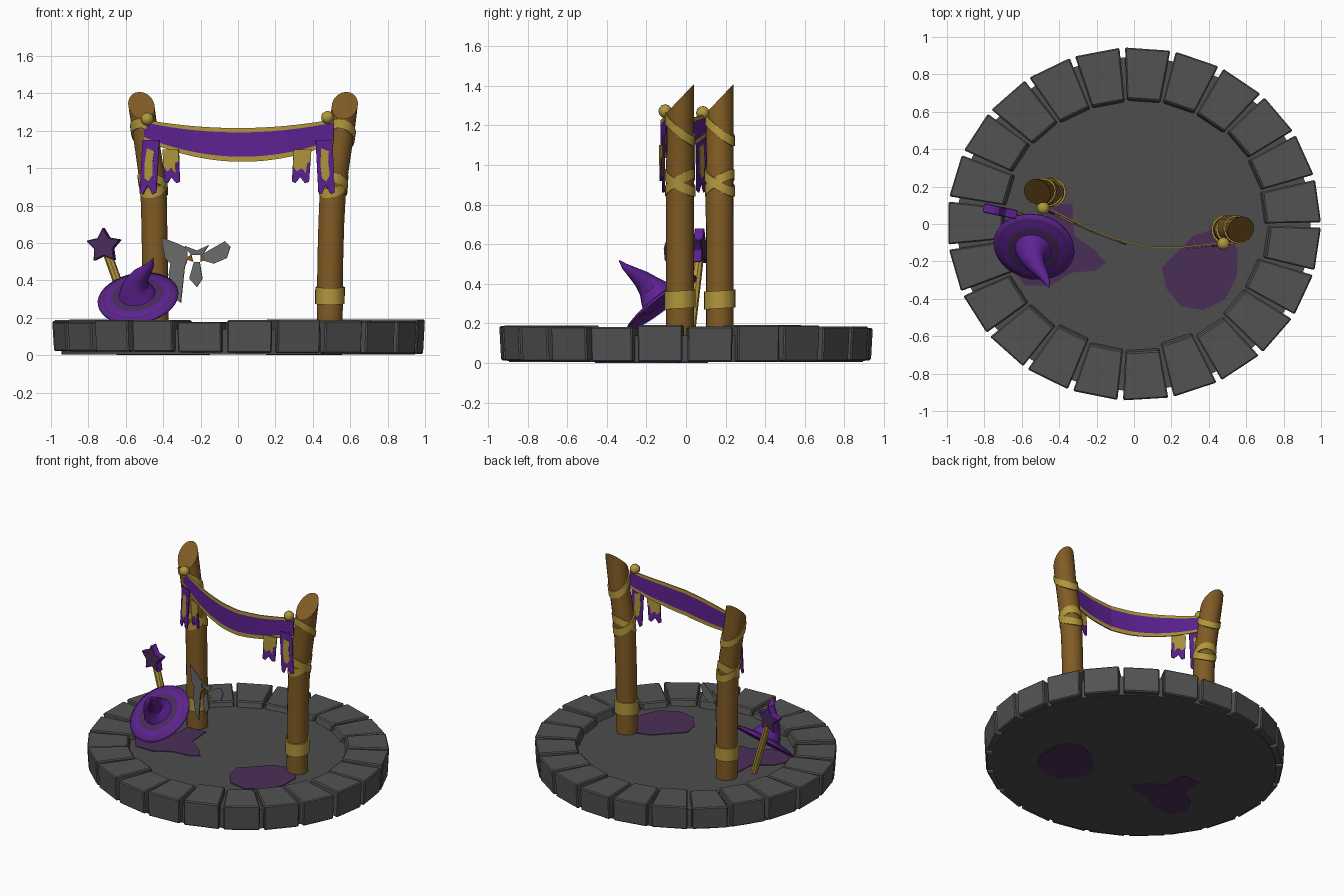
import bpy, bmesh, math, random
from mathutils import Vector, Matrix

if "Cube" in bpy.data.objects:
    bpy.data.objects.remove(bpy.data.objects["Cube"])
random.seed(4)


def material(name, rgb):
    m = bpy.data.materials.new(name)
    m.diffuse_color = (*rgb, 1)
    m.use_nodes = True
    m.node_tree.nodes["Principled BSDF"].inputs["Base Color"].default_value = m.diffuse_color
    return m


STONE = material("stone grey", (0.085, 0.085, 0.085))
FLOOR = material("floor grey", (0.074, 0.074, 0.074))
WOOD = material("wood brown", (0.22, 0.105, 0.018))
GOLD = material("old gold", (0.44, 0.31, 0.045))
PURPLE = material("cloth purple", (0.11, 0.016, 0.29))
DARK = material("dark plum", (0.065, 0.025, 0.1))
STAIN = material("stain plum", (0.068, 0.028, 0.095))
SILVER = material("ribbon grey", (0.15, 0.15, 0.15))


def finish(name, bm, mats, smooth=False, solid=0, bevel=0):
    bmesh.ops.recalc_face_normals(bm, faces=bm.faces)
    me = bpy.data.meshes.new(name)
    bm.to_mesh(me)
    bm.free()
    ob = bpy.data.objects.new(name, me)
    bpy.context.collection.objects.link(ob)
    for m in mats:
        me.materials.append(m)
    if solid:
        mod = ob.modifiers.new("thickness", 'SOLIDIFY')
        mod.thickness, mod.offset = solid, 0
    if bevel:
        mod = ob.modifiers.new("bevel", 'BEVEL')
        mod.width, mod.segments = bevel, 1
    if smooth:
        bpy.ops.object.select_all(action='DESELECT')
        ob.select_set(True)
        bpy.context.view_layer.objects.active = ob
        bpy.ops.object.shade_smooth_by_angle(angle=math.radians(40))
    return ob


def bridge(bm, rings, closed=True, mat=lambda i: 0):
    """Quads between successive rings of vertices."""
    n = len(rings[0])
    for i in range(len(rings) - 1):
        a, b = rings[i], rings[i + 1]
        for k in range(n if closed else n - 1):
            j = (k + 1) % n
            bm.faces.new((a[k], a[j], b[j], b[k])).material_index = mat(i)


def tube(pts, radii, n):
    """Capped tube through the points."""
    bm = bmesh.new()
    pts = [Vector(p) for p in pts]
    rings = []
    for i, p in enumerate(pts):
        t = (pts[min(i + 1, len(pts) - 1)] - pts[max(i - 1, 0)]).normalized()
        u = t.cross(Vector((1, 0, 0))).normalized()
        v = t.cross(u)
        rings.append([bm.verts.new(p + radii[i] * (u * math.cos(k * math.tau / n) + v * math.sin(k * math.tau / n)))
                      for k in range(n)])
    bridge(bm, rings)
    bm.faces.new(rings[0])
    bm.faces.new(rings[-1])
    return bm


def plate(name, pts, place, mat, thick):
    """Flat outline placed in space and given thickness."""
    bm = bmesh.new()
    bm.faces.new([bm.verts.new(place(*p)) for p in pts])
    return finish(name, bm, [mat], solid=thick)


def interp(table, t):
    for (a, va), (b, vb) in zip(table, table[1:]):
        if t <= b:
            return va + (vb - va) * (t - a) / (b - a)
    return table[-1][1]


# floor slab
bm = bmesh.new()
bmesh.ops.create_cone(bm, cap_ends=True, segments=48, radius1=0.945, radius2=0.945, depth=0.136,
                      matrix=Matrix.Translation((0, 0, 0.072)))
bmesh.ops.scale(bm, vec=(1, 0.945, 1), verts=bm.verts)
finish("floor_slab", bm, [FLOOR])

# ring of stone blocks
COUNT = 23
for i in range(COUNT):
    a0 = math.radians(93.6) + i * math.tau / COUNT
    a1 = a0 + math.tau / COUNT
    mid = (a0 + a1) / 2
    zb = 0.014 - 0.008 * math.cos(mid)
    zt = 0.185 + random.uniform(-0.012, 0.008)
    ri = 0.72 + random.uniform(-0.02, 0.015)
    bm = bmesh.new()
    rings = []
    for z, r_in, r_out in ((zb, ri - 0.05, 0.99), (zt, ri, 1.0)):
        corners = ((r_in, a0 + 0.01), (r_out, a0 + 0.015), (r_out, a1 - 0.015), (r_in, a1 - 0.01))
        rings.append([bm.verts.new((r * math.cos(a), 0.945 * r * math.sin(a), z)) for r, a in corners])
    bridge(bm, rings)
    bm.faces.new(rings[0])
    bm.faces.new(rings[1])
    finish(f"stone_block_{i + 1}", bm, [STONE], bevel=0.007)

# floor stains, on top and showing underneath
stains = {
    "left_stain": [(-.47, .1), (-.33, .11), (-.32, -.06), (-.21, -.14), (-.15, -.21), (-.21, -.25),
                   (-.33, -.26), (-.45, -.33), (-.58, -.33), (-.65, -.24), (-.6, -.14), (-.48, -.06)],
    "right_stain": [(.32, -.06), (.42, -.03), (.5, -.05), (.555, -.14), (.55, -.28), (.49, -.4),
                    (.37, -.46), (.25, -.44), (.17, -.34), (.15, -.23), (.22, -.16)]}
for name, pts in stains.items():
    for side, z in (("top", 0.141), ("under", 0.004)):
        plate(f"{name}_{side}", pts, lambda x, y: (x, y, z), STAIN, 0.007)

# posts: slightly bent logs with a slanted cut, wrapped in gold bands
POSTS = {"left": (0.17, [(0.1, -.44), (.6, -.445), (.9, -.452), (1.2, -.497), (1.5, -.54)]),
         "right": (-0.03, [(0.1, .49), (.6, .494), (.9, .508), (1.2, .555), (1.5, .59)])}


def band(name, path, y, z0, wave, phase, height, r):
    bm = bmesh.new()
    n = 24
    rings = []
    for dr, dz in ((r - .02, -.5), (r, -.5), (r, .5), (r - .02, .5), (r - .02, -.5)):
        ring = []
        for k in range(n):
            a = k * math.tau / n
            z = z0 + wave * math.sin(a + phase) + dz * height
            ring.append(bm.verts.new((interp(path, z) + dr * math.cos(a), y + dr * math.sin(a), z)))
        rings.append(ring)
    bridge(bm, rings)
    bmesh.ops.remove_doubles(bm, verts=bm.verts, dist=1e-5)
    finish(name, bm, [GOLD], smooth=True)


for side, (y, path) in POSTS.items():
    levels = [0.1, 0.3, 0.5, 0.7, 0.85, 1.0, 1.1, 1.2, 1.3, 1.5]
    bm = tube([(interp(path, z), y, z) for z in levels], [.07] * 4 + [.071, .07, .069, .069, .07, .07], 18)
    cut = bmesh.ops.bisect_plane(bm, geom=bm.verts[:] + bm.edges[:] + bm.faces[:], plane_co=(0, y, 1.335),
                                 plane_no=(0, -1.05, 1), clear_outer=True)
    bmesh.ops.contextual_create(bm, geom=[e for e in cut['geom_cut'] if isinstance(e, bmesh.types.BMEdge)])
    finish(f"{side}_post", bm, [WOOD], smooth=True)
    band(f"{side}_low_band", path, y, .32, .005, 0, .09, .079)
    for k, ph in enumerate((0, math.pi)):
        band(f"{side}_middle_wrap_{k + 1}", path, y, .91, .045, ph + .4, .05, .075 + k * .003)
    band(f"{side}_upper_wrap", path, y, 1.18, .06, math.pi + .3, .05, .077)

# hanging banner with gold borders
HANG = [(-.5, .105), (-.36, .035), (-.22, -.03), (-.06, -.09), (.09, -.125), (.25, -.125), (.52, -.095)]


def hang_y(x):
    return interp(HANG, x)


bm = bmesh.new()
cols = []
for i in range(25):
    x = -.5 + i * 1.01 / 24
    s = 1 - (x / .5) ** 2
    top, low = 1.26 - .045 * s, 1.14 - .105 * s - .02 * x
    cols.append([bm.verts.new((x, hang_y(x), low + (top - low) * v)) for v in (0, .15, .87, 1)])
bridge(bm, [list(r) for r in zip(*cols)], closed=False, mat=lambda i: 1 if i != 1 else 0)
finish("banner", bm, [PURPLE, GOLD], solid=0.008)

# knots holding the banner
for side, co in (("left", (-.485, .085, 1.263)), ("right", (.478, -.105, 1.272))):
    bm = bmesh.new()
    bmesh.ops.create_icosphere(bm, subdivisions=2, radius=.035, matrix=Matrix.Translation(co))
    finish(f"{side}_banner_knot", bm, [GOLD], smooth=True)

# forked flags under the banner: centre x, half width, top, bottom, lean
for name, cx, w, zt, zb, lean in (("left_outer", -.465, .045, 1.15, .86, -.015), ("left_inner", -.36, .042, 1.1, .92, .01),
                                  ("right_outer", .46, .045, 1.15, .86, .015), ("right_inner", .345, .047, 1.1, .92, -.01)):
    h = zt - zb

    def place(u, v):
        return (cx + u * w + lean * (1 - v), hang_y(cx + u * w) - .012, zb + v * h)
    plate(f"{name}_flag", [(-1, 1), (-1, .05), (-.6, 0), (-.1, .18), (.5, 0), (.95, .04), (1, 1)], place, PURPLE, .006)
    if "outer" in name:
        motif = [(-.4, .85), (-.6, .55), (-.5, .3), (0, .24), (.45, .35), (.35, .6), (.5, .8)]
    else:
        motif = [(-1, 1), (-1, .5), (-.5, .35), (0, .45), (.5, .3), (.6, .6), (1, .65), (1, 1)]
    plate(f"{name}_flag_motif", motif, place, GOLD, .0095)

# ribbon bow below the banner
BOW = {
    "bow_left_wing": ([(-.41, .63), (-.33, .6), (-.27, .57), (-.27, .51), (-.285, .47), (-.305, .28),
                       (-.345, .31), (-.37, .43), (-.36, .49), (-.39, .52)], SILVER),
    "bow_right_wing": ([(-.19, .54), (-.14, .57), (-.07, .61), (-.04, .58), (-.06, .52), (-.13, .49), (-.18, .505)], SILVER),
    "bow_top_flap": ([(-.285, .585), (-.22, .56), (-.155, .59), (-.19, .535), (-.25, .535)], SILVER),
    "bow_tail": ([(-.235, .5), (-.26, .41), (-.22, .365), (-.19, .41), (-.205, .5)], SILVER),
    "bow_left_knot": ([(-.28, .515), (-.25, .54), (-.24, .5)], WOOD),
    "bow_right_knot": ([(-.17, .515), (-.2, .54), (-.2, .5)], WOOD)}
for name, (pts, mat) in BOW.items():
    plate(name, pts, lambda x, z: (x, hang_y(x) - .015, z), mat, .006)

# pointed hat leaning on the left post
C = Vector((-.535, -.125, .31))
N = Vector((-.15, -.6, .78)).normalized()
U = N.cross(Vector((0, 1, 0))).normalized()
V = N.cross(U)
bm = bmesh.new()
rings = []
for r, h in ((.05, .015), (.105, .015), (.14, .01), (.18, .002), (.188, .0), (.217, -.008)):
    rings.append([bm.verts.new(C + N * h + r * (U * math.cos(k * math.tau / 36) + V * math.sin(k * math.tau / 36)))
                  for k in range(36)])
bm.faces.new(rings[0])
bridge(bm, rings, mat=lambda i: 1 if i in (1, 3) else 0)
finish("hat_brim", bm, [PURPLE, DARK], smooth=True, solid=.012)
crown = [C, C + N * .05, (-.543, -.185, .385), (-.52, -.225, .425), (-.487, -.27, .458), (-.464, -.31, .488), (-.455, -.337, .518)]
finish("hat_crown", tube(crown, [.108, .088, .064, .046, .03, .017, .003], 24), [PURPLE], smooth=True)

# star wand
finish("wand_rod", tube([(-.7, .068, .55), (-.55, .02, .13)], [.024, .024], 8), [GOLD], smooth=True)
bm = bmesh.new()
turn = Matrix.Translation((-.715, .068, .585)) @ Matrix.Rotation(math.radians(-12), 4, 'Z')
rings = []
for y in (-.025, .025):
    ring = []
    for k in range(10):
        a = math.radians(92) + k * math.pi / 5
        r = .098 if k % 2 == 0 else .053
        ring.append(bm.verts.new(turn @ Vector((r * math.cos(a), y, r * math.sin(a)))))
    rings.append(ring)
bridge(bm, rings)
for ring in rings:
    bm.faces.new(ring).material_index = 1
finish("wand_star", bm, [PURPLE, DARK], bevel=.004)
